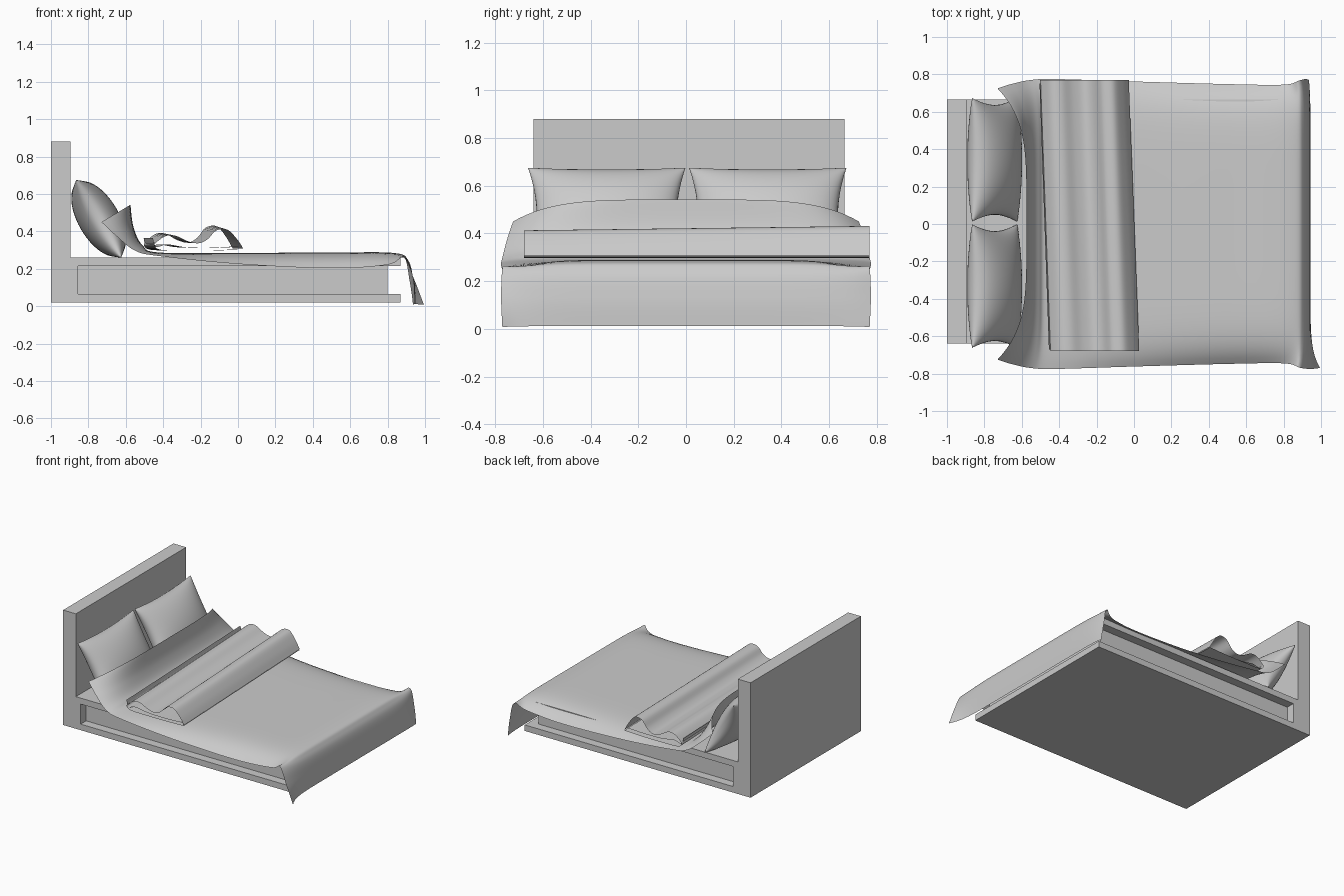
import bpy, bmesh, math
from mathutils import Vector

if "Cube" in bpy.data.objects:
    bpy.data.objects.remove(bpy.data.objects["Cube"])


def make_object(name, bm, smooth=False):
    bmesh.ops.remove_doubles(bm, verts=bm.verts, dist=0.0005)
    me = bpy.data.meshes.new(name)
    bm.to_mesh(me)
    bm.free()
    ob = bpy.data.objects.new(name, me)
    bpy.context.collection.objects.link(ob)
    if smooth:
        for p in me.polygons:
            p.use_smooth = True
    return ob


def add_grid(bm, fn, nu, nv, flip=False):
    """Quad sheet from fn(s, t), with s and t running 0..1."""
    vs = [[bm.verts.new(fn(i / nu, j / nv)) for j in range(nv + 1)] for i in range(nu + 1)]
    for i in range(nu):
        for j in range(nv):
            q = [vs[i][j], vs[i + 1][j], vs[i + 1][j + 1], vs[i][j + 1]]
            bm.faces.new(q[::-1] if flip else q)


def spline(pts, s):
    """Point at s (0..1) on a smooth curve through pts."""
    n = len(pts) - 1
    i = min(int(s * n), n - 1)
    t = s * n - i
    p = [Vector(pts[max(0, min(n, i + k))]) for k in (-1, 0, 1, 2)]
    return 0.5 * (2 * p[1] + (p[2] - p[0]) * t + (2 * p[0] - 5 * p[1] + 4 * p[2] - p[3]) * t ** 2
                  + (3 * p[1] - p[0] - 3 * p[2] + p[3]) * t ** 3)


def extrude_profile(name, pts, y0, y1):
    bm = bmesh.new()
    f = bm.faces.new([bm.verts.new((x, y0, z)) for x, z in pts])
    r = bmesh.ops.extrude_face_region(bm, geom=[f])
    bmesh.ops.translate(bm, vec=(0, y1 - y0, 0),
                        verts=[v for v in r["geom"] if isinstance(v, bmesh.types.BMVert)])
    bmesh.ops.recalc_face_normals(bm, faces=bm.faces)
    return make_object(name, bm)


# Bed frame: headboard and base in one side profile, notched at the foot
Y0, Y1 = -0.64, 0.665
frame = extrude_profile("bed_frame", [
    (-1, 0.02), (0.87, 0.02), (0.87, 0.065), (0.80, 0.065), (0.80, 0.215),
    (0.87, 0.215), (0.87, 0.26), (-0.895, 0.26), (-0.895, 0.88), (-1, 0.88)], Y0, Y1)

# Long recesses down both sides of the base
for a, b in ((Y0 - 0.1, Y0 + 0.065), (Y1 - 0.065, Y1 + 0.1)):
    cutter = extrude_profile("recess_cutter", [
        (-0.855, 0.065), (0.95, 0.065), (0.95, 0.215), (-0.855, 0.215)], a, b)
    cutter.hide_render = True
    mod = frame.modifiers.new("recess", 'BOOLEAN')
    mod.operation = 'DIFFERENCE'
    mod.solver = 'EXACT'
    mod.object = cutter
    bpy.context.view_layer.objects.active = frame
    bpy.ops.object.modifier_apply(modifier=mod.name)
    bpy.data.objects.remove(cutter)


# Pillows: puffed sheets with pinched corners, leaning on the headboard
def pillow(name, yc):
    along = Vector((-0.5, 0, 0.866))
    out = Vector((0.866, 0, 0.5))
    bm = bmesh.new()
    for side in (1, -1):
        def fn(s, t):
            u, v = math.sin((s - 0.5) * math.pi), math.sin((t - 0.5) * math.pi)
            w = 0.33 * u * (1 - 0.11 * (1 - v * v))
            h = 0.24 * v * (1 - 0.07 * (1 - u * u))
            d = 0.11 * (max(0, 1 - u * u) ** 0.45) * (max(0, 1 - v * v) ** 0.5)
            return Vector((-0.745, yc + w, 0.467)) + along * h + out * d * side
        add_grid(bm, fn, 32, 24, side < 0)
    return make_object(name, bm, True)


pillow("pillow_front", -0.332)
pillow("pillow_back", 0.343)

# Duvet: blend of a centre line and a drooping side edge (x, half width, z)
centre = [(-0.575, 0, 0.542), (-0.558, 0, 0.42), (-0.51, 0, 0.325), (-0.42, 0, 0.287), (0, 0, 0.285),
          (0.5, 0, 0.287), (0.83, 0, 0.285), (0.91, 0, 0.245), (0.938, 0, 0.13), (0.943, 0, 0.012)]
edge = [(-0.73, 0.725, 0.45), (-0.65, 0.75, 0.375), (-0.55, 0.77, 0.297), (-0.42, 0.775, 0.268),
        (0, 0.762, 0.226), (0.5, 0.748, 0.203), (0.80, 0.745, 0.222), (0.885, 0.768, 0.262),
        (0.93, 0.775, 0.14), (0.965, 0.77, 0.008)]


def duvet_point(s, t):
    v = 2 * t - 1
    c, e = spline(centre, s), spline(edge, s)
    w = abs(v) ** (4.5 + 4 * min(1, s * 2.5))
    p = c.lerp(e, w)
    p.y = v * e.y
    p.x -= 0.03 * v * w * max(0, s - 0.8) * 5   # foot hem flares more at the front
    return p


bm = bmesh.new()
add_grid(bm, duvet_point, 72, 48)
make_object("duvet", bm, True)

# Folded throw: wavy folded profile swept across the bed, slightly skewed
fold = [(0.0, 0.303), (-0.15, 0.298), (-0.32, 0.298), (-0.44, 0.302), (-0.475, 0.325), (-0.455, 0.352),
        (-0.41, 0.382), (-0.36, 0.382), (-0.30, 0.352), (-0.24, 0.338), (-0.19, 0.362),
        (-0.145, 0.412), (-0.085, 0.418), (-0.035, 0.365), (0.0, 0.308)]


def throw_point(s, t):
    p = spline(fold, s)
    skew = 1 - 2 * t
    lift = max(0, (p.y - 0.32) / 0.1)
    return (p.x + 0.028 * skew, -0.68 + 1.45 * t, p.y - 0.009 * skew * lift)


bm = bmesh.new()
add_grid(bm, throw_point, 70, 12, True)
make_object("folded_throw", bm, True)

# Inner fold of the throw, tucked under the top layer
inner = [(-0.02, 0.318), (-0.15, 0.312), (-0.30, 0.315), (-0.40, 0.33), (-0.462, 0.318), (-0.48, 0.365)]


def inner_point(s, t):
    p = spline(inner, s)
    return (p.x + 0.025 * (1 - 2 * t), -0.67 + 1.42 * t, p.y)


bm = bmesh.new()
add_grid(bm, inner_point, 30, 12, True)
make_object("throw_inner_fold", bm, True)
